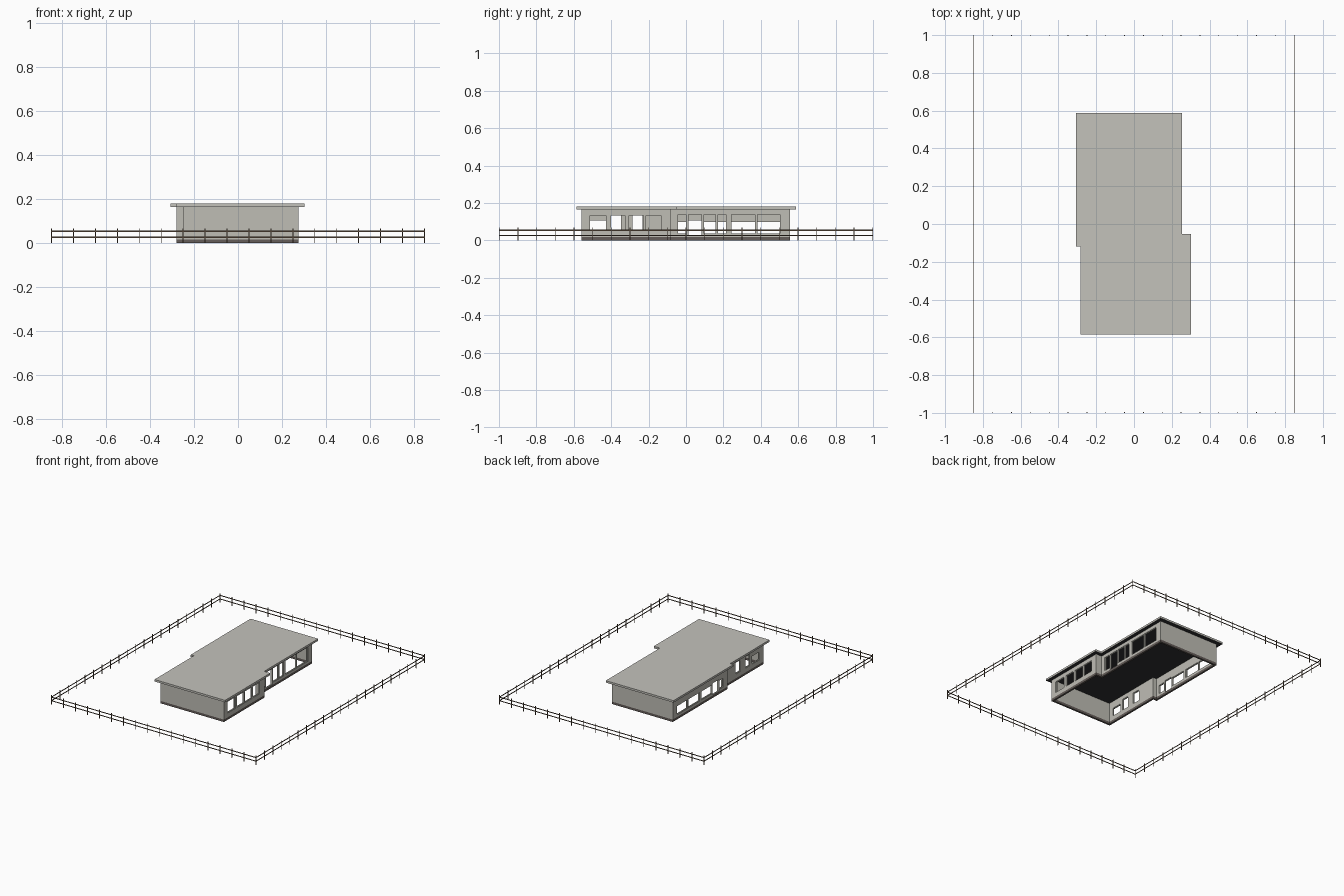
import bpy, bmesh
from mathutils import Vector, Matrix

cube = bpy.data.objects.get("Cube")
if cube:
    bpy.data.objects.remove(cube, do_unlink=True)


def material(name, rgb):
    m = bpy.data.materials.new(name)
    m.use_nodes = True
    m.diffuse_color = (*rgb, 1)
    m.node_tree.nodes["Principled BSDF"].inputs["Base Color"].default_value = (*rgb, 1)
    return m


plaster = material("warm_grey_plaster", (0.52, 0.51, 0.46))
roofing = material("pale_grey_roofing", (0.55, 0.54, 0.50))
soffit = material("dark_soffit", (0.03, 0.03, 0.032))
stone = material("dark_plinth_stone", (0.13, 0.11, 0.10))
timber = material("fence_timber", (0.12, 0.08, 0.05))


def make_object(name, bm, *mats):
    mesh = bpy.data.meshes.new(name)
    bm.to_mesh(mesh)
    bm.free()
    for m in mats:
        mesh.materials.append(m)
    ob = bpy.data.objects.new(name, mesh)
    bpy.context.collection.objects.link(ob)
    return ob


def add_box(bm, lo, hi):
    lo, hi = Vector(lo), Vector(hi)
    bmesh.ops.create_cube(bm, size=1, matrix=Matrix.Translation((lo + hi) / 2)
                          @ Matrix.Diagonal((*(hi - lo), 1)))


def apply_modifier(ob, kind, **settings):
    mod = ob.modifiers.new(kind.lower(), kind)
    for key, value in settings.items():
        setattr(mod, key, value)
    bpy.context.view_layer.objects.active = ob
    bpy.ops.object.modifier_apply(modifier=mod.name)


def wall_ring(name, outline, z0, z1, thick, mat):
    """Upright wall following a closed outline, thickened inwards."""
    bm = bmesh.new()
    low = [bm.verts.new((x, y, z0)) for x, y in outline]
    top = [bm.verts.new((x, y, z1)) for x, y in outline]
    for i in range(len(low)):
        j = (i + 1) % len(low)
        bm.faces.new((low[i], low[j], top[j], top[i]))
    ob = make_object(name, bm, mat)
    apply_modifier(ob, "SOLIDIFY", thickness=thick, offset=-1, use_even_offset=True)
    return ob


def stepped_outline(xl_front, xr_front, xl_back, xr_back, y0, y1, step_l, step_r):
    return [(xl_front, y0), (xr_front, y0), (xr_front, step_r), (xr_back, step_r),
            (xr_back, y1), (xl_back, y1), (xl_back, step_l), (xl_front, step_l)]


THICK = 0.014
ROOF_LOW, ROOF_TOP = 0.165, 0.18
footprint = stepped_outline(-0.25, 0.275, -0.28, 0.225, -0.56, 0.556, -0.09, -0.08)
walls = wall_ring("outer_walls", footprint, 0.018, ROOF_LOW, THICK, plaster)
wall_ring("plinth", footprint, 0, 0.018, THICK, stone)

# Openings: outer wall x, y start, y end, sill, head
left_front = [(0.275, a, b, 0.05, 0.135) for a, b in
              ((-0.515, -0.425), (-0.405, -0.322), (-0.308, -0.225), (-0.218, -0.13))]
left_back = [(0.225, a, b, s, 0.14) for a, b, s in
             ((-0.047, 0.004, 0.035), (0.01, 0.086, 0.02), (0.092, 0.162, 0.035),
              (0.168, 0.217, 0.035), (0.24, 0.372, 0.035), (0.378, 0.505, 0.035))]
right_front = [(-0.25, -0.515, -0.425, 0.05, 0.11), (-0.25, -0.403, -0.345, 0.05, 0.135),
               (-0.25, -0.29, -0.23, 0.05, 0.135)]
right_back = [(-0.28, a, b, s, h) for a, b, s, h in
              ((-0.047, 0.004, 0.035, 0.10), (0.01, 0.086, 0.02, 0.11),
               (0.092, 0.217, 0.035, 0.10), (0.24, 0.372, 0.035, 0.10),
               (0.378, 0.505, 0.035, 0.10))]
openings = left_front + left_back + right_front + right_back

# Cut every opening through the walls
bm = bmesh.new()
for x, a, b, s, h in openings:
    add_box(bm, (x - 0.03, a, s), (x + 0.03, b, h))
cutter = make_object("opening_cutter", bm)
cutter.hide_render = True
apply_modifier(walls, "BOOLEAN", object=cutter, operation="DIFFERENCE", solver="EXACT")
bpy.data.objects.remove(cutter, do_unlink=True)

# Slim frames lining the openings
bm = bmesh.new()
BAR = 0.003
for x, a, b, s, h in openings:
    mid = x - (THICK / 2 if x > 0 else -THICK / 2)
    x0, x1 = mid - 0.004, mid + 0.004
    for y in (a, b - BAR):
        add_box(bm, (x0, y, s), (x1, y + BAR, h))
    for z in (s, h - BAR):
        add_box(bm, (x0, a + BAR, z), (x1, b - BAR, z + BAR))
make_object("window_frames", bm, plaster)

# Flat roof slab with a dark underside
bm = bmesh.new()
roof_outline = stepped_outline(-0.282, 0.303, -0.308, 0.253, -0.586, 0.588, -0.12, -0.052)
base = bm.faces.new([bm.verts.new((x, y, ROOF_LOW)) for x, y in roof_outline])
lifted = bmesh.ops.extrude_face_region(bm, geom=[base], use_keep_orig=True)
bmesh.ops.translate(bm, vec=(0, 0, ROOF_TOP - ROOF_LOW),
                    verts=[g for g in lifted["geom"] if isinstance(g, bmesh.types.BMVert)])
bmesh.ops.recalc_face_normals(bm, faces=bm.faces)
for f in bm.faces:
    f.material_index = 1 if f.normal.z < -0.5 else 0
make_object("flat_roof", bm, roofing, soffit)

# Perimeter fence: posts every tenth of a unit and two rails
FX, FY, HALF = 0.848, 0.998, 0.002
bm = bmesh.new()
spots = set()
for i in range(18):
    spots |= {(i / 17 * 2 - 1, -1.0), (i / 17 * 2 - 1, 1.0)}
for i in range(21):
    spots |= {(-1.0, i / 10 - 1), (1.0, i / 10 - 1)}
for u, v in sorted(spots):
    x, y = u * FX, v * FY
    add_box(bm, (x - HALF, y - HALF, 0), (x + HALF, y + HALF, 0.068))
make_object("fence_posts", bm, timber)

bm = bmesh.new()
RAIL = 0.0012
for z in (0.024, 0.051):
    for side in (-1, 1):
        add_box(bm, (-FX, side * FY - RAIL, z), (FX, side * FY + RAIL, z + 0.006))
        add_box(bm, (side * FX - RAIL, -FY, z), (side * FX + RAIL, FY, z + 0.006))
make_object("fence_rails", bm, timber)
